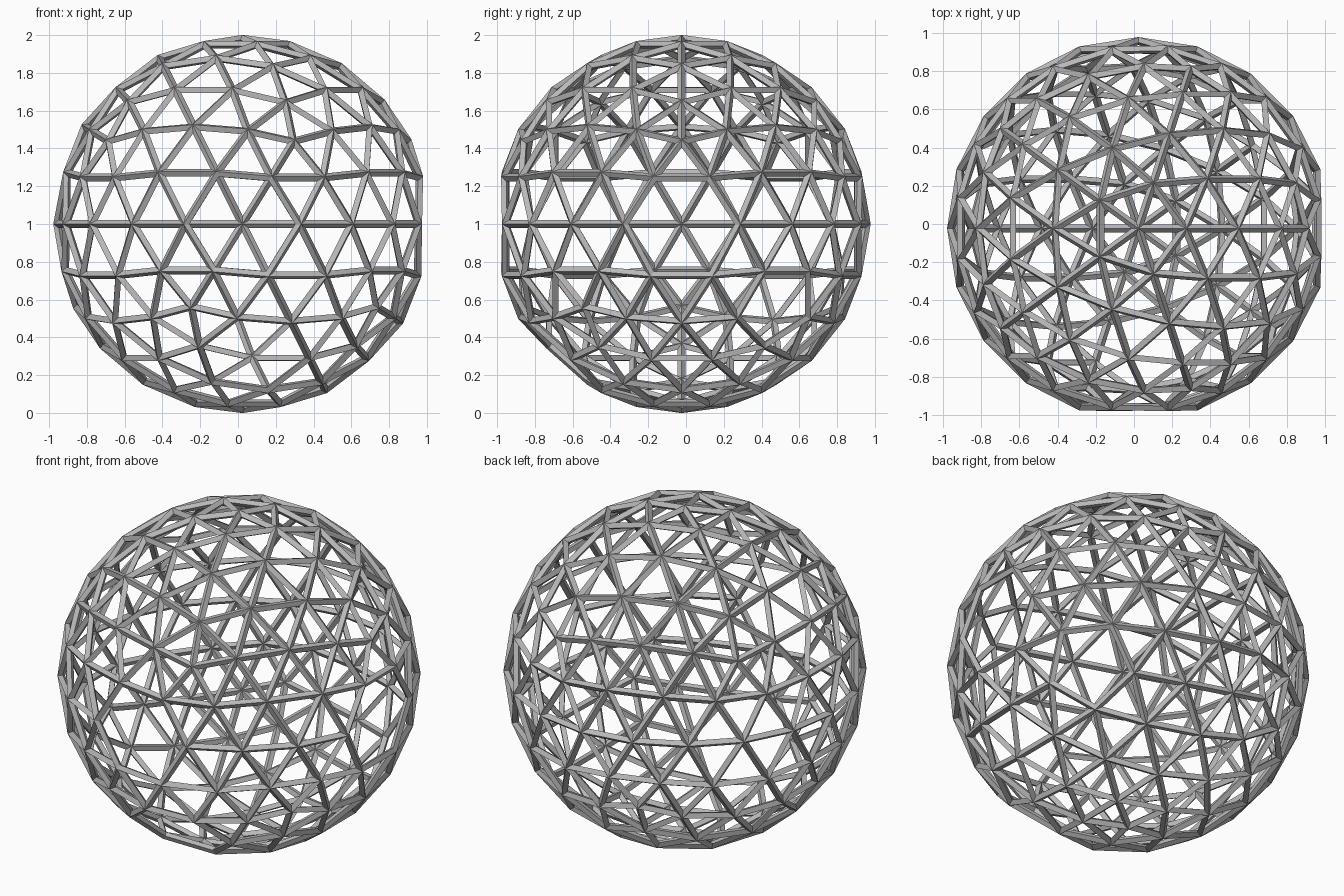
import bpy
import bmesh
from mathutils import Vector

RADIUS = 0.98
STRUT = 0.042

cube = bpy.data.objects.get("Cube")
if cube:
    bpy.data.objects.remove(cube, do_unlink=True)

# Plain grey strut material
grey = bpy.data.materials.new("strut_grey")
grey.use_nodes = True
colour = (0.48, 0.48, 0.48, 1)
grey.diffuse_color = colour
grey.node_tree.nodes["Principled BSDF"].inputs["Base Color"].default_value = colour

# Geodesic sphere: icosahedron with each edge split into four
bm = bmesh.new()
bmesh.ops.create_icosphere(bm, subdivisions=3, radius=RADIUS)

# Open cells: joints left out together with the struts that meet there
openings = [(1, 0, 0), (0, -1, 0), (0.06, -0.7, -0.71), (0.72, 0.53, -0.45)]
missing = set()
for direction in openings:
    target = Vector(direction) * RADIUS
    missing.add(min(bm.verts, key=lambda v: (v.co - target).length))
bmesh.ops.delete(bm, geom=list(missing), context='VERTS')

mesh = bpy.data.meshes.new("geodesic_lattice")
bm.to_mesh(mesh)
bm.free()
mesh.materials.append(grey)
lattice = bpy.data.objects.new("geodesic_lattice", mesh)
bpy.context.collection.objects.link(lattice)

# Turn every edge into a ridged strut
wire = lattice.modifiers.new("struts", 'WIREFRAME')
wire.thickness = STRUT
wire.offset = 0
wire.use_even_offset = True
wire.use_boundary = True
wire.use_replace = True

# Centre the overall bounds and stand the lattice on the ground
lattice.location = (0.023, -0.023, 1)
